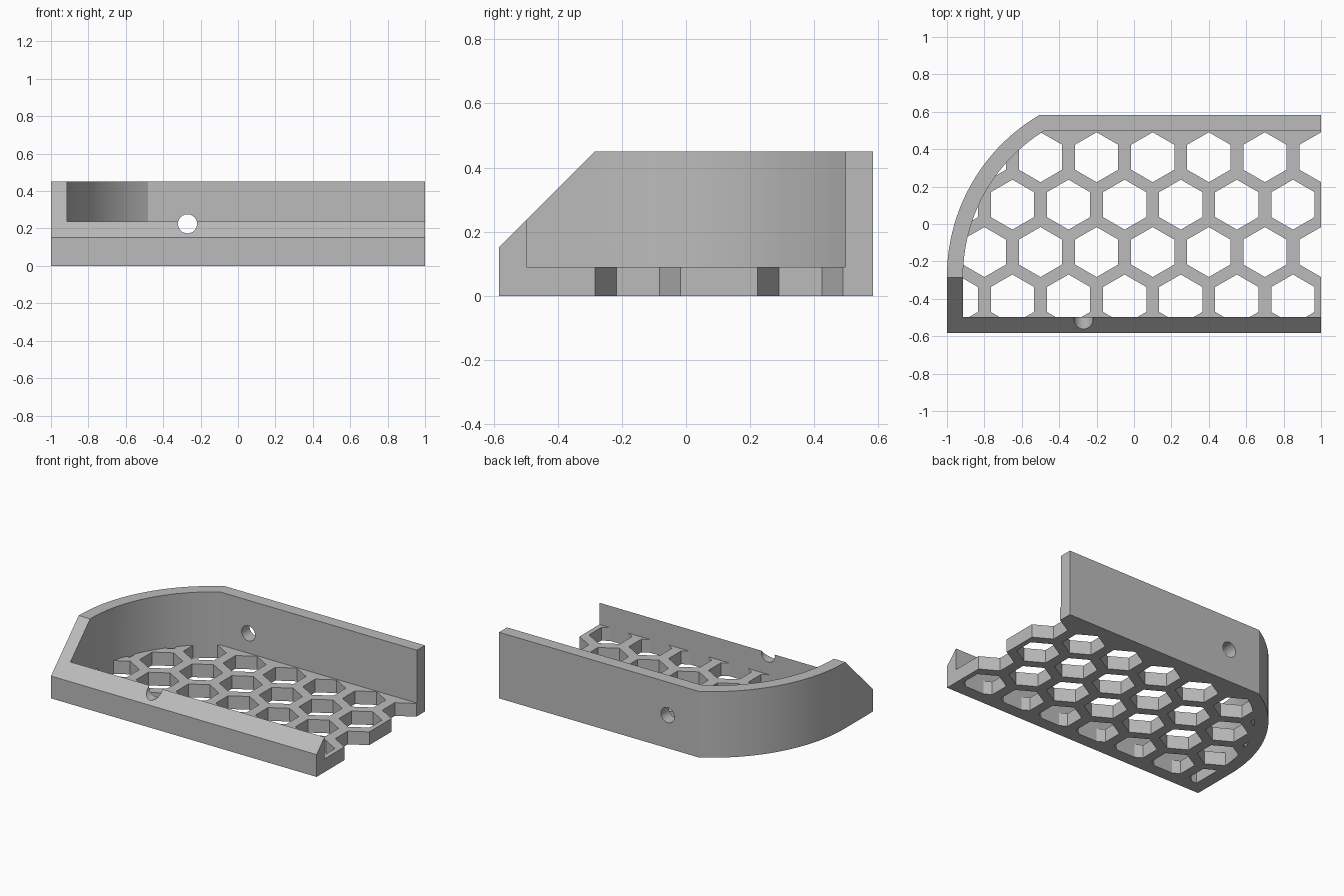
import bpy, bmesh
from math import cos, sin, pi, asin, radians
from mathutils import Vector

if "Cube" in bpy.data.objects:
    bpy.data.objects.remove(bpy.data.objects["Cube"])

HALF_Y, WALL, HEIGHT, FLOOR = 0.583, 0.086, 0.45, 0.09
ARC_Y = -0.28          # centre of the rounded corner is (0, ARC_Y)

mat = bpy.data.materials.new("light grey")
mat.use_nodes = True
grey = (0.5, 0.5, 0.5, 1)
mat.diffuse_color = grey
mat.node_tree.nodes["Principled BSDF"].inputs["Base Color"].default_value = grey


def prism(bm, outline, z0, z1):
    """Add a closed vertical prism over an anticlockwise outline."""
    low = [bm.verts.new((x, y, z0)) for x, y in outline]
    high = [bm.verts.new((x, y, z1)) for x, y in outline]
    bm.faces.new(low[::-1])
    bm.faces.new(high)
    n = len(outline)
    for i in range(n):
        j = (i + 1) % n
        bm.faces.new((low[i], low[j], high[j], high[i]))


def tray_outline(inset, right):
    """Tray plan: straight sides with one large arc at the back right corner."""
    r, y = 1 - inset, HALF_Y - inset
    end = asin((y - ARC_Y) / r)
    arc = [(-r * cos(end * i / 40), ARC_Y + r * sin(end * i / 40)) for i in range(41)]
    return [(-r, -y), (right, -y), (right, y)] + arc[::-1]


def make_object(name, bm):
    mesh = bpy.data.meshes.new(name)
    bm.to_mesh(mesh)
    bm.free()
    mesh.materials.append(mat)
    ob = bpy.data.objects.new(name, mesh)
    bpy.context.collection.objects.link(ob)
    return ob


def prism_object(name, outline, z0, z1):
    bm = bmesh.new()
    prism(bm, outline, z0, z1)
    return make_object(name, bm)


def boolean(target, tool, operation):
    """Apply a boolean and throw the tool away."""
    mod = target.modifiers.new(operation, 'BOOLEAN')
    mod.operation, mod.solver, mod.object = operation, 'EXACT', tool
    bpy.context.view_layer.objects.active = target
    bpy.ops.object.modifier_apply(modifier=mod.name)
    bpy.data.objects.remove(tool)


# Solid body, with the front sliced off along a 45 degree slope
bm = bmesh.new()
prism(bm, tray_outline(0, 1), 0, HEIGHT)
cut = bmesh.ops.bisect_plane(
    bm, geom=bm.verts[:] + bm.edges[:] + bm.faces[:], dist=1e-5,
    plane_co=Vector((0, -HALF_Y, 0.152)), plane_no=Vector((0, -1, 1)), clear_outer=True)
bmesh.ops.holes_fill(bm, edges=[e for e in bm.edges if e.is_boundary])
bmesh.ops.recalc_face_normals(bm, faces=bm.faces)
tray = make_object("honeycomb_tray", bm)

# Hollow interior, open at the left end
boolean(tray, prism_object("cavity", tray_outline(WALL, 1.2), FLOOR, 1), 'DIFFERENCE')

# Honeycomb openings in the floor, limited to the interior
R = 0.1335
bm = bmesh.new()
for row in range(4):
    for col in range(7):
        cx = 1 - 0.3 * col - 0.15 * (row % 2)
        cy = 0.357 - 0.2535 * row
        prism(bm, [(cx + R * sin(-k * pi / 3), cy + R * cos(k * pi / 3)) for k in range(6)],
              -0.1, FLOOR + 0.05)
hexes = make_object("hex_openings", bm)
boolean(hexes, prism_object("inner_limit", tray_outline(WALL, 1.3), -0.2, 0.5), 'INTERSECT')
boolean(tray, hexes, 'DIFFERENCE')

# Round hole through the front and back walls
bpy.ops.mesh.primitive_cylinder_add(vertices=32, radius=0.051, depth=2,
                                    location=(-0.27, 0, 0.225), rotation=(pi / 2, 0, 0))
boolean(tray, bpy.context.object, 'DIFFERENCE')

# Smooth shading on the curved wall and the round hole only
bpy.ops.object.select_all(action='DESELECT')
tray.select_set(True)
bpy.context.view_layer.objects.active = tray
bpy.ops.object.shade_smooth_by_angle(angle=radians(20))
